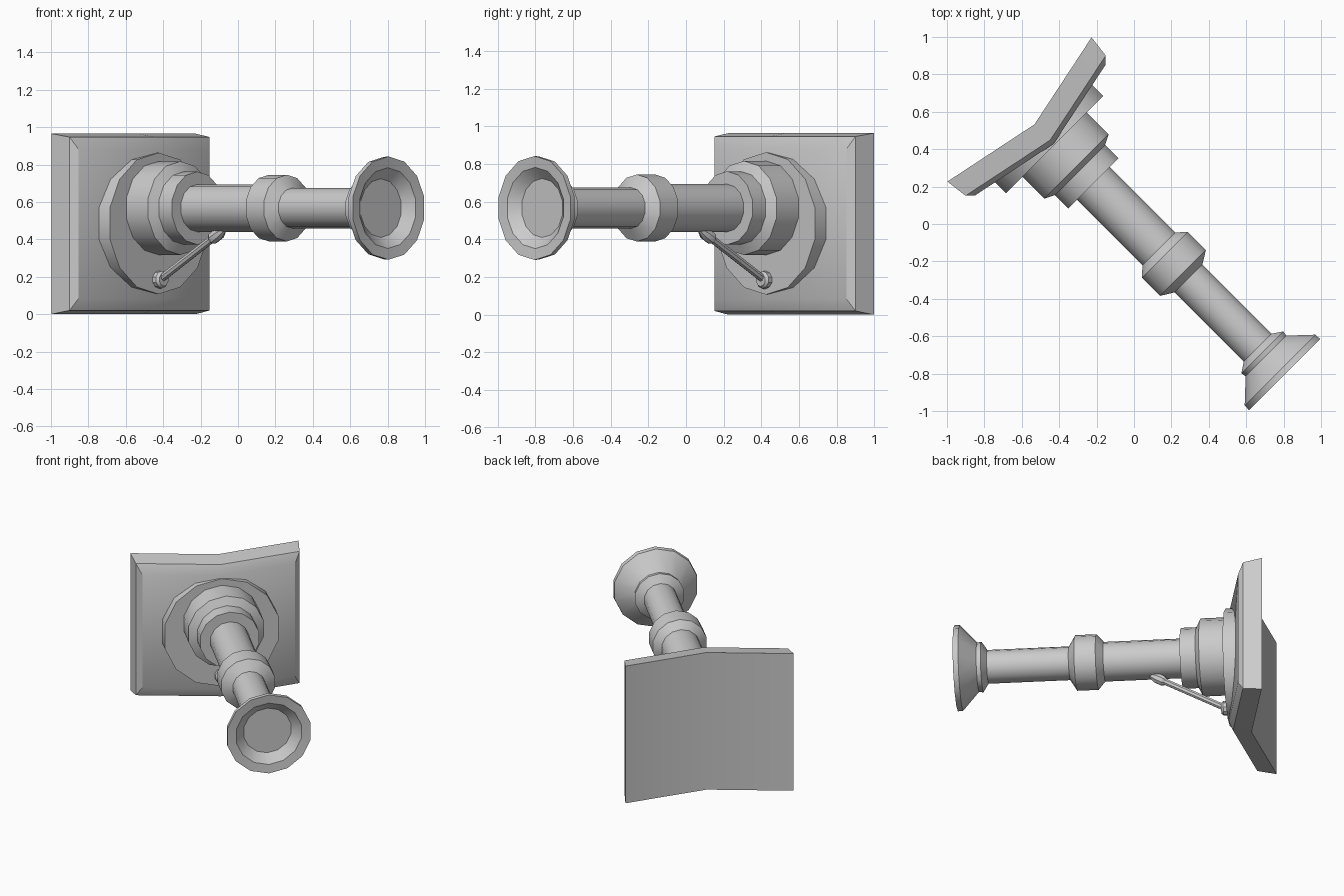
import bpy, bmesh, math
from mathutils import Vector

if "Cube" in bpy.data.objects:
    bpy.data.objects.remove(bpy.data.objects["Cube"])

SIDES = 14
AXIS_Z = 0.567
TURN = math.radians(-45)   # local x points outward along the tube


def skin(name, rings, cap_patterns):
    """Join equal-sized loops of points into a closed solid."""
    bm = bmesh.new()
    loops = [[bm.verts.new(p) for p in ring] for ring in rings]
    n = len(loops[0])
    for a, b in zip(loops, loops[1:]):
        for i in range(n):
            j = (i + 1) % n
            bm.faces.new((a[i], a[j], b[j], b[i]))
    for loop in (loops[0], loops[-1]):
        for pattern in cap_patterns:
            bm.faces.new([loop[i] for i in pattern])
    bmesh.ops.recalc_face_normals(bm, faces=bm.faces)
    mesh = bpy.data.meshes.new(name)
    bm.to_mesh(mesh)
    bm.free()
    ob = bpy.data.objects.new(name, mesh)
    bpy.context.collection.objects.link(ob)
    ob.rotation_euler.z = TURN
    bpy.ops.object.select_all(action='DESELECT')
    bpy.context.view_layer.objects.active = ob
    ob.select_set(True)
    bpy.ops.object.shade_smooth_by_angle(angle=math.radians(30))
    return ob


def lathe(name, profile, start=(0, 0, AXIS_Z), direction=(1, 0, 0), sides=SIDES):
    """Turn (distance, radius) points around an axis in the local xz plane."""
    d = Vector(direction).normalized()
    side = Vector((0, 1, 0))
    up = d.cross(side)
    rings = []
    for dist, r in profile:
        c = Vector(start) + d * dist
        angles = [2 * math.pi * i / sides for i in range(sides)]
        rings.append([c + r * (math.cos(a) * up + math.sin(a) * side) for a in angles])
    return skin(name, rings, [range(sides)])


# Folded corner mounting plate with a bevelled front
FOLD = 0.207
plate = []
for u, half, low, high in ((-0.753, 0.545, 0.0, 0.965),
                           (-0.634, 0.53, 0.02, 0.947),
                           (-0.607, 0.495, 0.085, 0.88)):
    bottom = [(u - FOLD * abs(v), v, low) for v in (-half, 0, half)]
    top = [(x, y, high) for x, y, z in reversed(bottom)]
    plate.append(bottom + top)
skin("mounting_plate", plate, [(0, 1, 4, 5), (1, 2, 3, 4)])

# Large round backing disc, set lower than the tube
lathe("backing_disc", [(-0.71, 0.378), (-0.60, 0.378)], start=(0, 0, 0.485))

# Stepped socket at the base of the tube
lathe("base_socket", [(-0.63, 0.25), (-0.435, 0.25), (-0.408, 0.195), (-0.308, 0.195)])

# Two-stage tube with its joint collar
lathe("rear_tube", [(-0.33, 0.127), (0.21, 0.127)])
lathe("front_tube", [(0.38, 0.108), (0.96, 0.108)])
lathe("joint_collar", [(0.188, 0.127), (0.233, 0.178), (0.37, 0.178), (0.412, 0.108)])

# Flared, hollow end
lathe("flared_end", [(0.935, 0.108), (0.97, 0.162), (0.998, 0.158), (1.104, 0.274),
                     (1.138, 0.276), (1.132, 0.216), (1.08, 0.157)])

# Support strut with foot and pointed tip
lathe("strut_foot", [(-0.62, 0.047), (-0.575, 0.047), (-0.56, 0.035)],
      start=(0, 0, 0.185), sides=10)
foot, tip = Vector((-0.58, 0, 0.19)), Vector((-0.10, 0, 0.455))
length = (tip - foot).length
lathe("strut", [(0, 0.021), (length - 0.12, 0.021), (length - 0.10, 0.034),
                (length - 0.05, 0.034), (length, 0.012)],
      start=foot, direction=tip - foot, sides=8)
